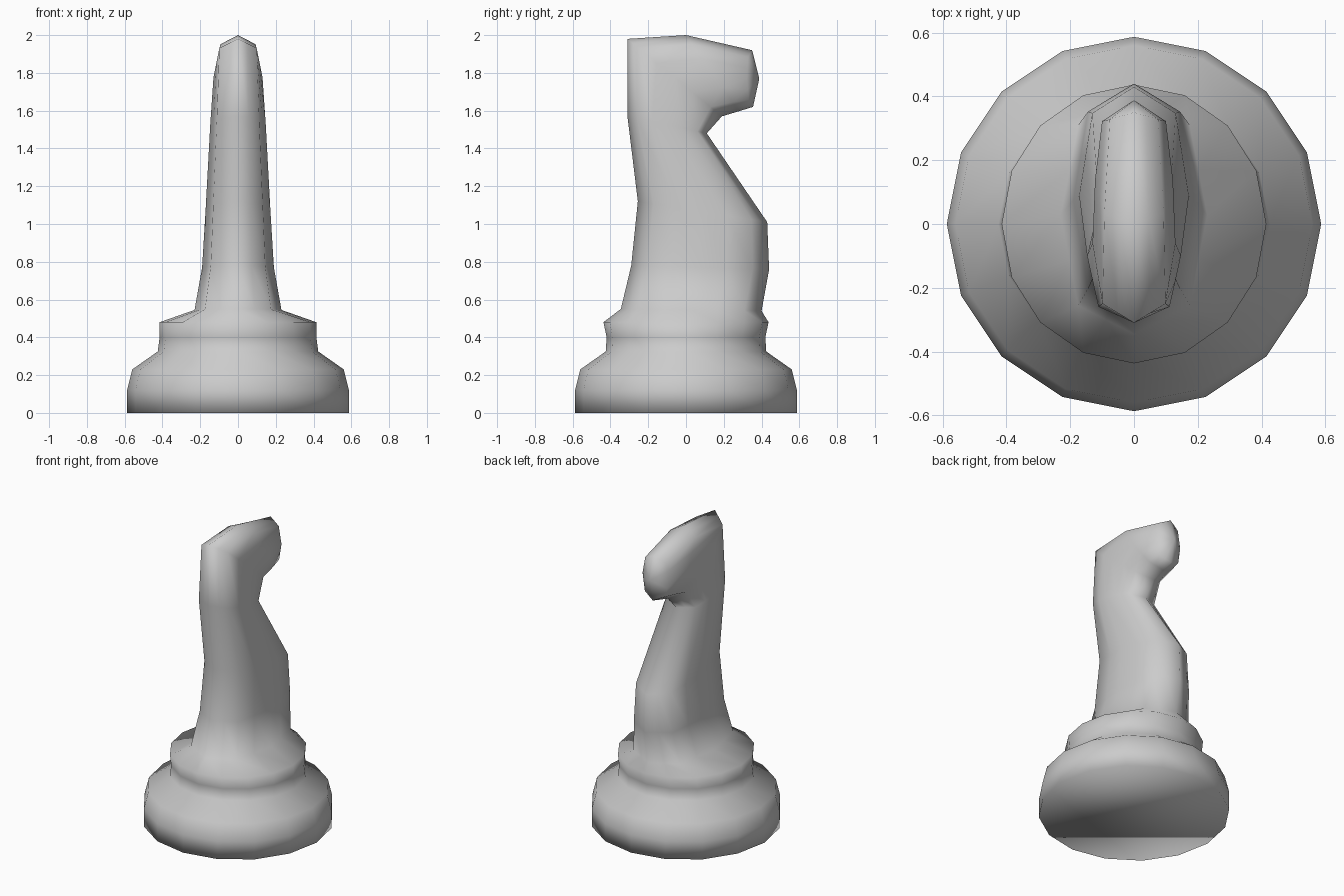
import bpy, bmesh
from math import sin, cos, pi

if "Cube" in bpy.data.objects:
    bpy.data.objects.remove(bpy.data.objects["Cube"])

bm = bmesh.new()


def base_ring(rx, ry, z):
    # 16-sided horizontal ring
    return [bm.verts.new((rx * sin(i * pi / 8), ry * cos(i * pi / 8), z))
            for i in range(16)]


def body_ring(back, front, w, dy=0.0):
    # tilted 8-sided section, edges split once to match the base rings
    k = 0.76
    uv = [(0, 1), (k, k), (1, 0), (k, -k), (0, -1), (-k, -k), (-1, 0), (-k, k)]
    out = []
    for i in range(16):
        a, b = uv[i // 2], uv[((i + 1) // 2) % 8]
        u, v = (a[0] + b[0]) / 2, (a[1] + b[1]) / 2
        t = (v + 1) / 2
        y = back[0] + (front[0] - back[0]) * t + dy * abs(u)
        z = back[1] + (front[1] - back[1]) * t
        out.append(bm.verts.new((u * w, y, z)))
    return out


# turned base and collar
rings = [base_ring(rx, ry, z) for rx, ry, z in [
    (0.587, 0.587, 0), (0.587, 0.587, 0.12), (0.56, 0.56, 0.23),
    (0.425, 0.425, 0.325), (0.415, 0.42, 0.40), (0.415, 0.437, 0.48)]]

# neck and head sections: back (y, z), front (y, z), half width
rings += [body_ring(*s) for s in [
    ((-0.345, 0.55), (0.40, 0.54), 0.23),
    ((-0.29, 0.78), (0.44, 0.76), 0.19),
    ((-0.255, 1.12), (0.43, 1.01), 0.172),
    ((-0.31, 1.57), (0.11, 1.48), 0.147),
    ((-0.31, 1.98), (0.19, 1.57), 0.13),
    ((0.0, 2.0), (0.28, 1.597), 0.122),
    ((0.35, 1.92), (0.355, 1.62), 0.10, -0.03)]]

for r0, r1 in zip(rings, rings[1:]):
    for i in range(16):
        j = (i + 1) % 16
        bm.faces.new((r0[i], r0[j], r1[j], r1[i]))

# underside and muzzle tip
bm.faces.new(rings[0])
tip = bm.verts.new((0, 0.388, 1.77))
for i in range(16):
    bm.faces.new((rings[-1][i], rings[-1][(i + 1) % 16], tip))

bmesh.ops.recalc_face_normals(bm, faces=bm.faces)
for f in bm.faces:
    f.smooth = True

mesh = bpy.data.meshes.new("chess_knight")
bm.to_mesh(mesh)
bm.free()
knight = bpy.data.objects.new("chess_knight", mesh)
bpy.context.collection.objects.link(knight)
